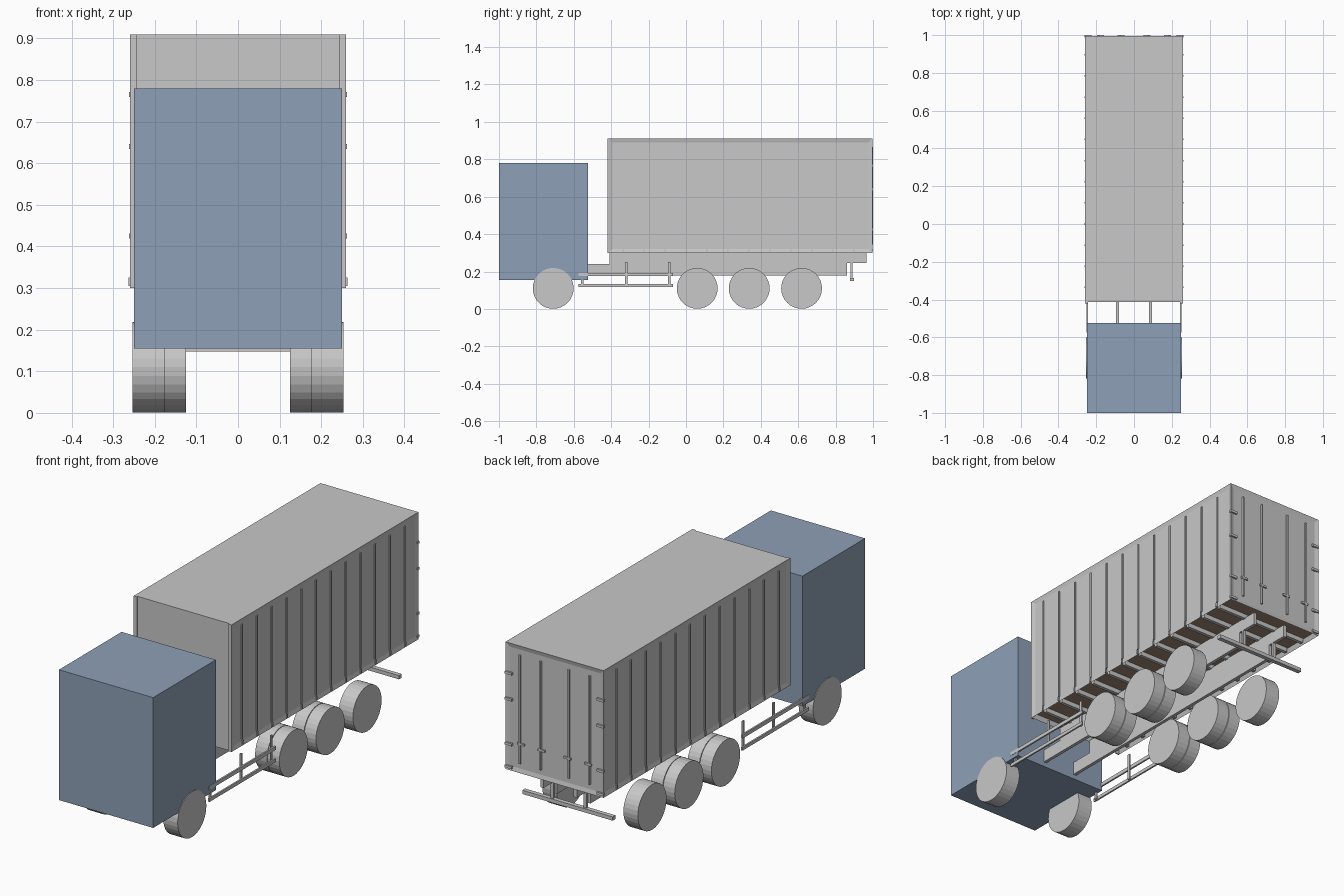
import bpy, bmesh, math
from mathutils import Matrix, Vector

if "Cube" in bpy.data.objects:
    bpy.data.objects.remove(bpy.data.objects["Cube"])


def material(name, rgb):
    m = bpy.data.materials.new(name)
    m.diffuse_color = (*rgb, 1)
    m.use_nodes = True
    m.node_tree.nodes["Principled BSDF"].inputs["Base Color"].default_value = m.diffuse_color
    return m


GREY = material("light grey", (0.58, 0.58, 0.58))
BLUE = material("slate blue", (0.275, 0.352, 0.474))
BROWN = material("floor brown", (0.35, 0.26, 0.18))


def finish(name, bm, *mats):
    me = bpy.data.meshes.new(name)
    bm.to_mesh(me)
    bm.free()
    for m in mats:
        me.materials.append(m)
    ob = bpy.data.objects.new(name, me)
    bpy.context.collection.objects.link(ob)
    return ob


def add_box(bm, x, y, z):
    """Box from (min, max) ranges."""
    size = Vector((x[1] - x[0], y[1] - y[0], z[1] - z[0]))
    mid = Vector((x[0] + x[1], y[0] + y[1], z[0] + z[1])) / 2
    bmesh.ops.create_cube(bm, size=1, matrix=Matrix.Translation(mid) @ Matrix.Diagonal((*size, 1)))


def boxes(name, ranges, mat=GREY, mirror=False):
    bm = bmesh.new()
    for x, y, z in ranges:
        add_box(bm, x, y, z)
        if mirror:
            add_box(bm, (-x[1], -x[0]), y, z)
    return finish(name, bm, mat)


# Cab
boxes("cab", [((-0.25, 0.25), (-1, -0.525), (0.155, 0.78))], BLUE)

# Container with recessed side and door panels and a recessed floor
bm = bmesh.new()
add_box(bm, (-0.26, 0.26), (-0.414, 0.996), (0.30, 0.91))
bm.normal_update()
walls = [f for f in bm.faces if abs(f.normal.x) > 0.5 or f.normal.y > 0.5]
floor = [f for f in bm.faces if f.normal.z < -0.5]
bmesh.ops.inset_individual(bm, faces=walls, thickness=0.028, depth=-0.005)
bmesh.ops.inset_individual(bm, faces=floor, thickness=0.014, depth=-0.022)
for f in floor:
    f.material_index = 1
finish("container", bm, GREY, BROWN)

# Corner posts on the container front
boxes("front_corner_post", [((0.243, 0.26), (-0.42, -0.414), (0.30, 0.91))], mirror=True)

# Side ribs, lashing hooks and floor cross beams share one spacing
stations = [-0.336 + 0.112 * i for i in range(12)]
boxes("side_rib", [((0.254, 0.26), (y - 0.004, y + 0.004), (0.33, 0.88)) for y in stations], mirror=True)
boxes("lashing_hook", [((0.259, 0.263), (y - 0.004, y + 0.004), (0.305, 0.325)) for y in stations], mirror=True)
boxes("cross_beam", [((-0.246, 0.246), (y - 0.008, y + 0.008), (0.30, 0.323)) for y in stations])

# Door locking bars, handles and hinges
boxes("door_lock_bar", [((x - 0.004, x + 0.004), (0.99, 1.0), (0.345, 0.865)) for x in (0.075, 0.185)], mirror=True)
boxes("door_handle", [((x - 0.025, x + 0.012), (0.993, 1.0), (0.435, 0.445)) for x in (0.075, 0.185)], mirror=True)
boxes("door_hinge", [((0.225, 0.262), (0.988, 1.0), (z - 0.006, z + 0.006))
                     for z in (0.315, 0.425, 0.64, 0.765)], mirror=True)

# Chassis rails: stepped profile extruded sideways
profile = [(-0.53, 0.178), (0.862, 0.178), (0.862, 0.245), (0.965, 0.245),
           (0.965, 0.305), (-0.41, 0.305), (-0.41, 0.24), (-0.53, 0.24)]
bm = bmesh.new()
for x in (-0.096, 0.08):
    face = bm.faces.new([bm.verts.new((x, y, z)) for y, z in profile])
    ext = bmesh.ops.extrude_face_region(bm, geom=[face])
    verts = [g for g in ext["geom"] if isinstance(g, bmesh.types.BMVert)]
    bmesh.ops.translate(bm, vec=(0.016, 0, 0), verts=verts)
bmesh.ops.recalc_face_normals(bm, faces=bm.faces[:])
finish("chassis_rail", bm, GREY)

# Side guards
boxes("side_guard_rail", [((0.243, 0.251), (-0.575, -0.07), z)
                          for z in ((0.117, 0.133), (0.175, 0.193))], mirror=True)
boxes("side_guard_post", [((0.236, 0.243), (y - 0.006, y + 0.006), (0.12, top))
                          for y, top in ((-0.555, 0.16), (-0.32, 0.25), (-0.09, 0.25))], mirror=True)

# Rear underrun bumper
boxes("rear_bumper", [((-0.24, 0.24), (0.877, 0.898), (0.148, 0.166))])
boxes("rear_bumper_post", [((0.08, 0.096), (0.88, 0.89), (0.16, 0.25))], mirror=True)


# Wheels: single on front and last axles, double on the others
def wheel(name, y, x0, x1):
    bm = bmesh.new()
    for s in (-1, 1):
        m = Matrix.Translation((s * (x0 + x1) / 2, y, 0.11)) @ Matrix.Rotation(math.pi / 2, 4, 'Y')
        bmesh.ops.create_cone(bm, cap_ends=True, segments=32, radius1=0.109, radius2=0.109,
                              depth=x1 - x0, matrix=m)
    finish(name, bm, GREY)


for i, y in enumerate((-0.71, 0.06, 0.338, 0.618)):
    wheel(f"outer_wheels_{i + 1}", y, 0.191 if i in (1, 2) else 0.177, 0.253)
    if i in (1, 2):
        wheel(f"inner_wheels_{i + 1}", y, 0.125, 0.188)
